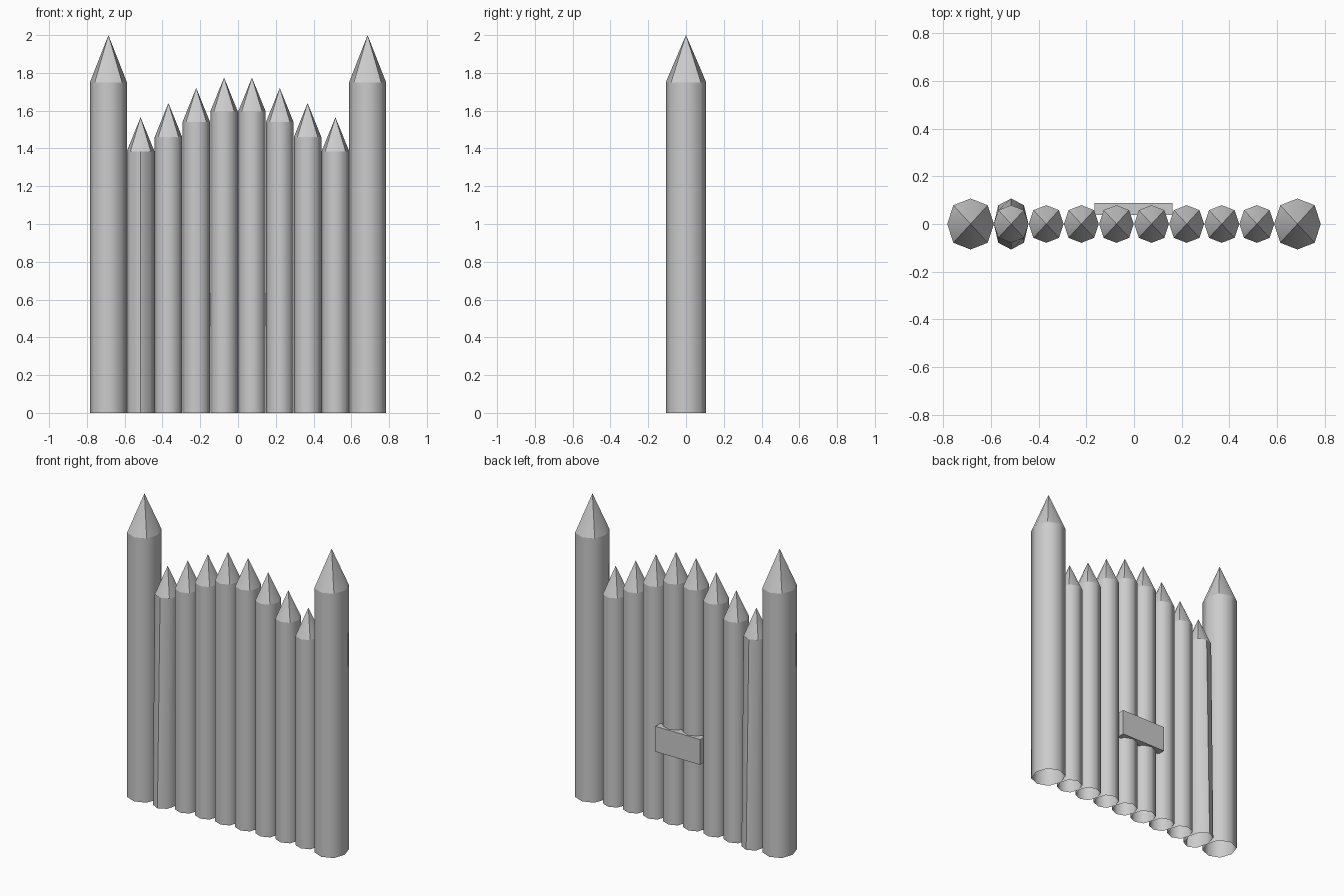
import bpy, bmesh, math

if "Cube" in bpy.data.objects:
    bpy.data.objects.remove(bpy.data.objects["Cube"])


def log(name, x, rx, ry, shoulder, tip, ry_base=None, sharp_front=False):
    """Eight-sided upright log with a sharpened tip and an open underside."""
    ry_base = ry_base or ry
    bm = bmesh.new()
    bottom, top = [], []
    for i in range(8):
        a = math.pi / 4 * i
        k = 1.04 if i % 2 else 1.0      # slightly fuller diagonals
        c, s = math.cos(a) * k, math.sin(a) * k
        bottom.append(bm.verts.new((c * rx, s * ry_base, 0)))
        top.append(bm.verts.new((c * rx, s * ry, shoulder)))
    apex = bm.verts.new((0, 0, tip))
    for i in range(8):
        j = (i + 1) % 8
        bm.faces.new((bottom[i], bottom[j], top[j], top[i]))
        bm.faces.new((top[i], top[j], apex))
    for f in bm.faces:
        f.smooth = True
    # creases: shoulder ring, four carved ridges on the tip
    for i in range(8):
        bm.edges.get((top[i], top[(i + 1) % 8])).smooth = False
        if i % 2:
            bm.edges.get((top[i], apex)).smooth = False
    if sharp_front:
        for i in (2, 6):
            bm.edges.get((bottom[i], top[i])).smooth = False
    mesh = bpy.data.meshes.new(name)
    bm.to_mesh(mesh)
    bm.free()
    obj = bpy.data.objects.new(name, mesh)
    obj.location.x = x
    bpy.context.collection.objects.link(obj)
    return obj


# Gate logs, from the centre outwards: shoulder and tip heights
heights = [(1.595, 1.775), (1.54, 1.72), (1.46, 1.64), (1.385, 1.565)]
for side, label in ((-1, "left"), (1, "right")):
    for n, (shoulder, tip) in enumerate(heights):
        x = side * (0.0738 + 0.1473 * n)
        hinge = side < 0 and n == 3     # hinge log flares towards its foot
        log(f"{label}_gate_log_{n + 1}", x, 0.073, 0.079, shoulder, tip,
            0.107 if hinge else None, hinge)
    # Tall end posts
    log(f"{label}_post", side * 0.686, 0.098, 0.107, 1.75, 2.0)

# Cross board on the back
bpy.ops.mesh.primitive_cube_add(size=1, location=(-0.002, 0.063, 0.547))
board = bpy.context.object
board.name = "back_board"
board.scale = (0.326, 0.052, 0.168)
